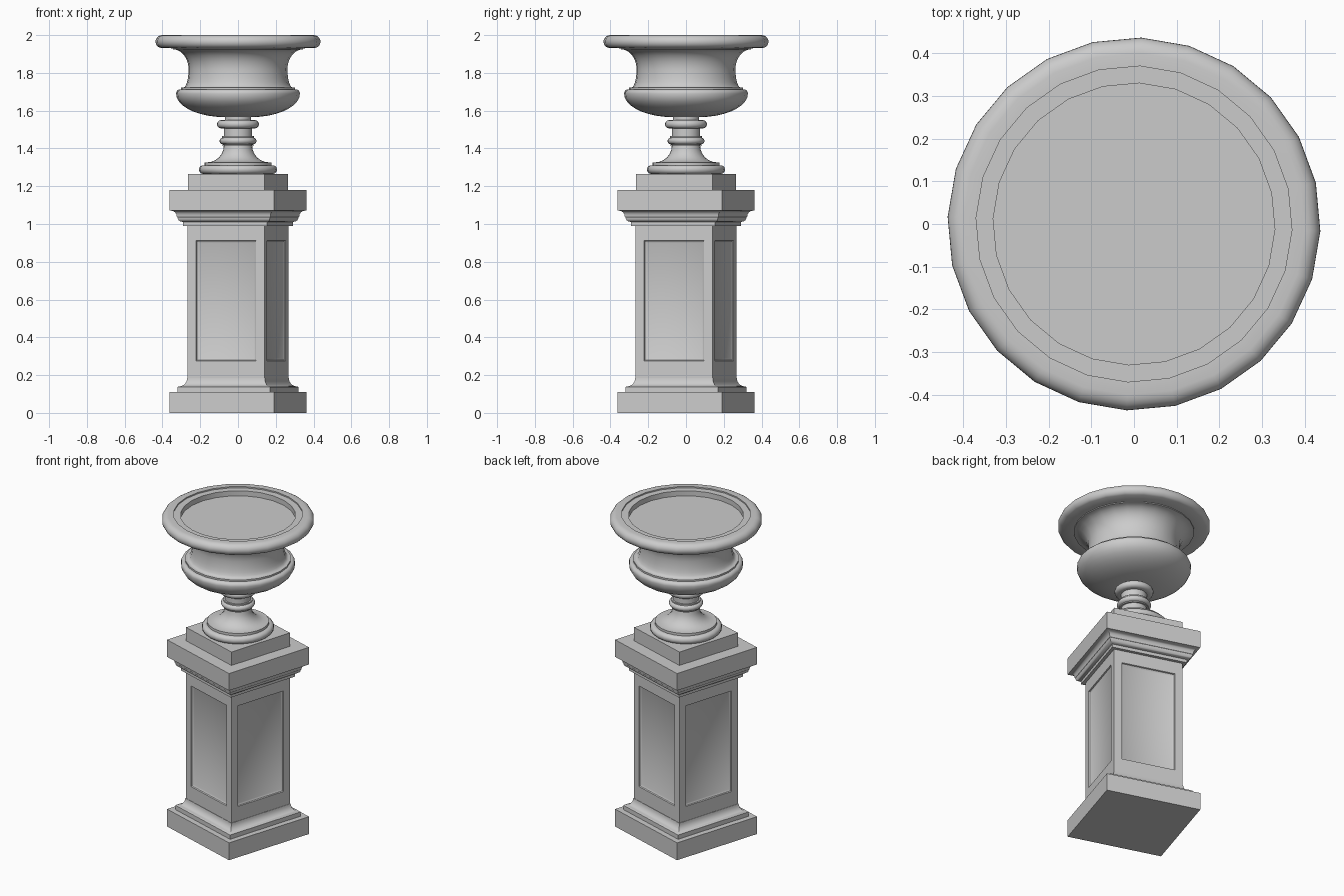
import bpy, bmesh
from math import sin, cos, radians, pi, sqrt

if "Cube" in bpy.data.objects:
    bpy.data.objects.remove(bpy.data.objects["Cube"], do_unlink=True)

TURN = radians(-17.2)   # the whole piece stands turned about its axis

stone = bpy.data.materials.new("grey_stone")
stone.use_nodes = True
colour = (0.6, 0.6, 0.6, 1)
stone.diffuse_color = colour
stone.node_tree.nodes["Principled BSDF"].inputs["Base Color"].default_value = colour


def finish(name, bm):
    """Turn a bmesh into a shaded object."""
    bmesh.ops.recalc_face_normals(bm, faces=bm.faces)
    mesh = bpy.data.meshes.new(name)
    bm.to_mesh(mesh)
    bm.free()
    mesh.materials.append(stone)
    ob = bpy.data.objects.new(name, mesh)
    bpy.context.collection.objects.link(ob)
    ob.rotation_euler.z = TURN
    bpy.ops.object.select_all(action='DESELECT')
    ob.select_set(True)
    bpy.context.view_layer.objects.active = ob
    bpy.ops.object.shade_smooth_by_angle(angle=radians(32))
    return ob


def arc(r, z, dr, dz, start, end, steps=6):
    """Elliptical arc of profile points, angles in degrees."""
    angles = [radians(start + (end - start) * i / steps) for i in range(steps + 1)]
    return [(r + dr * cos(a), z + dz * sin(a)) for a in angles]


def lathe(name, profile, sides):
    """Sweep a (radius, height) profile round z; four sides gives a square."""
    bm = bmesh.new()
    scale, offset = (sqrt(2), pi / 4) if sides == 4 else (1, 0)
    rings = []
    for r, z in profile:
        angles = [offset + 2 * pi * i / sides for i in range(sides)]
        rings.append([bm.verts.new((scale * r * cos(a), scale * r * sin(a), z)) for a in angles])
    for low, high in zip(rings, rings[1:]):
        for i in range(sides):
            j = (i + 1) % sides
            bm.faces.new((low[i], low[j], high[j], high[i]))
    bm.faces.new(rings[0])
    bm.faces.new(rings[-1])
    return finish(name, bm)


# Pedestal foot: plinth, step and cove
SHAFT, LOW, HIGH = 0.213, 0.185, 0.99
lathe("pedestal_base", [(0.29, 0), (0.29, 0.11), (0.256, 0.11), (0.256, 0.137)]
      + arc(0.25, LOW, 0.035, 0.045, 270, 180)
      + [(SHAFT, LOW)], 4)

# Shaft with a recessed moulded panel on each side
bm = bmesh.new()
bmesh.ops.create_cube(bm, size=1)
for v in bm.verts:
    v.co.x *= 2 * SHAFT
    v.co.y *= 2 * SHAFT
    v.co.z = LOW if v.co.z < 0 else HIGH
bm.normal_update()
panels = [f for f in bm.faces if abs(f.normal.z) < 0.5]
bmesh.ops.inset_individual(bm, faces=panels, thickness=0.067)
for v in {v for f in panels for v in f.verts}:
    v.co.z = 0.276 if v.co.z < 0.5 else 0.912
for width, depth in ((0.004, -0.007), (0.014, -0.006)):
    bm.normal_update()
    bmesh.ops.inset_individual(bm, faces=panels, thickness=width, depth=depth)
finish("pedestal_shaft", bm)

# Cap: fillet, flared moulding, slab and upper plinth
lathe("pedestal_cap", [(SHAFT, HIGH), (0.232, HIGH), (0.232, 1.01), (0.238, 1.012)]
      + arc(0.238, 1.035, 0.018, 0.022, -70, 0, 3)
      + arc(0.281, 1.038, 0.022, 0.032, 180, 90, 4)
      + [(0.29, 1.072), (0.29, 1.18), (0.212, 1.18), (0.212, 1.265)], 4)

# Urn: foot, stem, bowl, neck and rolled rim in one profile
foot = (arc(0.185, 1.288, 0.022, 0.023, -90, 90)
        + [(0.178, 1.311), (0.178, 1.326)]
        + arc(0.165, 1.416, 0.09, 0.09, 270, 180))
stem = ([(0.085, 1.416), (0.085, 1.422)]
        + arc(0.08, 1.44, 0.018, 0.018, -90, 90)
        + [(0.085, 1.458), (0.085, 1.465), (0.075, 1.465), (0.075, 1.506)]
        + arc(0.09, 1.528, 0.022, 0.022, -90, 90)
        + [(0.07, 1.55)])
bowl = (arc(0.07, 1.69, 0.258, 0.124, -90, 0, 9)
        + arc(0.308, 1.69, 0.02, 0.022, 20, 90, 4)
        + [(0.303, 1.712), (0.303, 1.722)])
neck = (arc(0.29, 1.82, 0.028, 0.098, 270, 180)
        + arc(0.345, 1.82, 0.083, 0.105, 170, 90, 7))
rim = ([(0.345, 1.93)]
       + arc(0.4, 1.965, 0.037, 0.035, -65, 90, 8)
       + [(0.37, 2.0), (0.37, 1.992), (0.33, 1.992), (0.33, 1.96)])
lathe("urn", foot + stem + bowl + neck + rim, 24)
